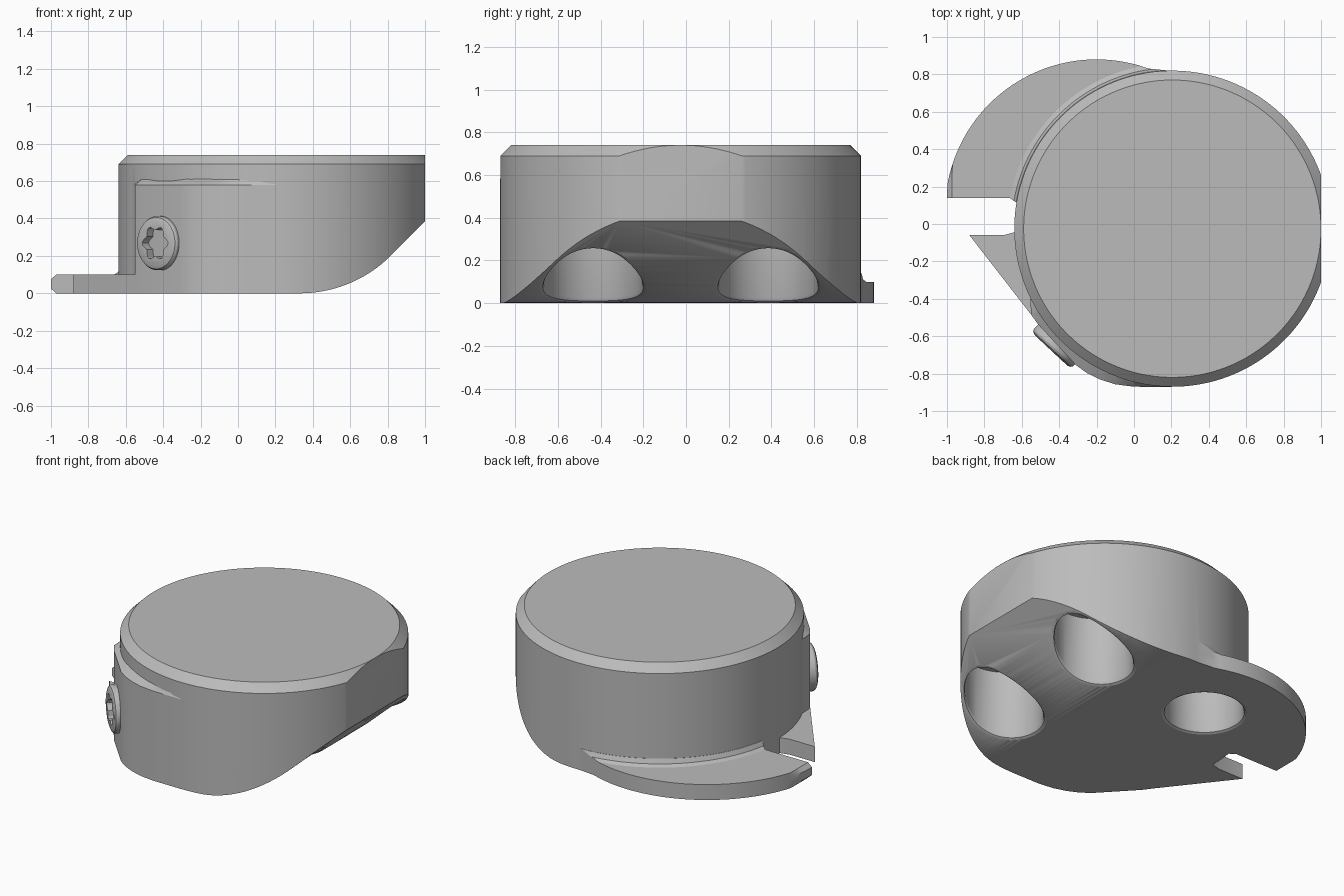
import bpy, bmesh, math
from mathutils import Vector

if "Cube" in bpy.data.objects:
    bpy.data.objects.remove(bpy.data.objects["Cube"], do_unlink=True)

CX, CY, R = 0.205, -0.025, 0.845
BEND_X, BEND_R = 0.33, 0.69

grey = bpy.data.materials.new("satin_grey")
grey.use_nodes = True
grey.diffuse_color = (0.5, 0.5, 0.5, 1)
grey.node_tree.nodes["Principled BSDF"].inputs["Base Color"].default_value = (0.5, 0.5, 0.5, 1)


def loft(name, rings):
    """Closed solid through rings that have equal point counts."""
    bm = bmesh.new()
    loops = [[bm.verts.new(p) for p in ring] for ring in rings]
    n = len(loops[0])
    for a, b in zip(loops, loops[1:]):
        for i in range(n):
            j = (i + 1) % n
            bm.faces.new((a[i], a[j], b[j], b[i]))
    bm.faces.new(loops[0][::-1])
    bm.faces.new(loops[-1])
    bmesh.ops.recalc_face_normals(bm, faces=bm.faces)
    mesh = bpy.data.meshes.new(name)
    bm.to_mesh(mesh)
    bm.free()
    mesh.materials.append(grey)
    obj = bpy.data.objects.new(name, mesh)
    bpy.context.collection.objects.link(obj)
    return obj


def circle(x, y, r, z, n=128):
    """Ring whose height is a number or a function of x."""
    pts = []
    for i in range(n):
        a = math.tau * (i + 0.5) / n
        px, py = x + r * math.cos(a), y + r * math.sin(a)
        pts.append((px, py, z(px) if callable(z) else z))
    return pts


def flat(points, z):
    return [(x, y, z) for x, y in points]


def prism(name, points, z0, z1):
    return loft(name, [flat(points, z0), flat(points, z1)])


def combine(target, tool, operation):
    """Apply a boolean and drop the tool."""
    mod = target.modifiers.new("cut", "BOOLEAN")
    mod.operation, mod.object, mod.solver = operation, tool, "EXACT"
    bpy.context.view_layer.objects.active = target
    bpy.ops.object.modifier_apply(modifier=mod.name)
    bpy.data.objects.remove(tool, do_unlink=True)


def smooth(obj, angle=25):
    bpy.ops.object.select_all(action="DESELECT")
    obj.select_set(True)
    bpy.context.view_layer.objects.active = obj
    bpy.ops.object.shade_smooth_by_angle(angle=math.radians(angle))


def underside(x):
    """Height of the bottom: level, then an arc, then a 45 degree ramp."""
    d = x - BEND_X
    s = BEND_R * math.sin(math.pi / 4)
    if d <= 0:
        return 0
    if d < s:
        return BEND_R - math.sqrt(BEND_R ** 2 - d * d)
    return BEND_R - s + d - s


# Round housing with a chamfered rim
body = loft("housing", [circle(CX, CY, r, z) for r, z in
                        ((R, 0), (R, 0.69), (R - 0.05, 0.74))])

# Curved side plate, with a bevelled end beside the slot
arc = [(-0.2 + 0.81 * math.cos(a), 0.07 + 0.81 * math.sin(a))
       for a in [math.radians(70 + 2 * i) for i in range(51)]]
plan = [(0.2, 0.3), (0.2, 0.819)] + [(max(x, -1), y) for x, y in arc]
plan += [(-1, 0.14), (-0.665, 0.14), (-0.63, 0.115), (-0.3, 0.1)]
narrow = [(max(x, -0.972), y) for x, y in plan]
plate = loft("side_plate", [flat(narrow, 0), flat(plan, 0.025),
                            flat(plan, 0.075), flat(narrow, 0.1)])

# Small fillet where the plate meets the housing
fillet = loft("plate_fillet", [circle(CX, CY, R + d, z) for d, z in
                               ((0.04, 0.05), (0.04, 0.1), (0.015, 0.112), (0.002, 0.14))])
combine(fillet, prism("fillet_limit", plan, 0.04, 0.2), "INTERSECT")

# Pointed prong on the other side of the slot
prong = prism("prong", [(-0.88, -0.06), (-0.7, -0.06), (-0.63, -0.042), (-0.3, -0.04),
                        (-0.3, -0.6), (-0.5, -0.55), (-0.55, -0.485)], 0, 0.1)

# Swollen boss carrying the screw, with a sloping shoulder
boss_plan = [(-0.555, -0.39), (-0.55, -0.485), (-0.51, -0.54), (-0.31, -0.755),
             (-0.25, -0.798), (-0.18, -0.832), (-0.1, -0.857), (0, -0.87), (0.2, -0.871)]
shoulder = []
for x, y in boss_plan:
    v = Vector((x - CX, y - CY)).normalized() * (R - 0.008)
    shoulder.append((CX + v.x, CY + v.y))
core = [(0.2, -0.3), (-0.2, -0.1)]
boss = loft("screw_boss", [flat(boss_plan + core, 0), flat(boss_plan + core, 0.58),
                           flat(shoulder + core, 0.615)])

for part in (plate, fillet, prong, boss):
    combine(body, part, "UNION")

# Flat end and ramped underside
combine(body, prism("end_cutter", [(1, -1), (1.5, -1), (1.5, 1), (1, 1)], -0.5, 1.5), "DIFFERENCE")
xs = [BEND_X + i * 0.488 / 20 for i in range(21)] + [1.3]
ramp = [(x, underside(x)) for x in xs] + [(1.3, -0.3), (BEND_X, -0.3)]
combine(body, loft("ramp_cutter", [[(x, y, z) for x, z in ramp] for y in (-1.2, 1.2)]), "DIFFERENCE")

# Three vertical sockets with softened mouths
for x, y in ((0.63, CY - 0.41), (0.63, CY + 0.41), (-0.215, CY + 0.41)):
    rings = [circle(x, y, 0.23, 0.46, 72)]
    for r, dz in ((0.23, 0.022), (0.236, 0.007), (0.25, 0), (0.256, -0.002), (0.256, -0.4)):
        rings.append(circle(x, y, r, lambda px, dz=dz: underside(px) + dz, 72))
    combine(body, loft("socket_cutter", rings), "DIFFERENCE")
smooth(body)

# Screw head with a six-lobed recess
screw = loft("screw_head", [circle(0, 0, r, z, 48) for r, z in
                            ((0.145, -0.05), (0.145, 0.022), (0.138, 0.034), (0.12, 0.042))])
lobes = []
for i in range(48):
    a = math.tau * i / 48
    r = 0.082 + 0.012 * math.cos(6 * a)
    lobes.append((r * math.cos(a), r * math.sin(a)))
combine(screw, prism("recess_cutter", lobes, -0.02, 0.2), "DIFFERENCE")
screw.rotation_mode = "QUATERNION"
screw.rotation_quaternion = Vector((-0.68, -0.73, 0)).to_track_quat("Z", "Y")
screw.location = (-0.415, -0.645, 0.268)
smooth(screw)
